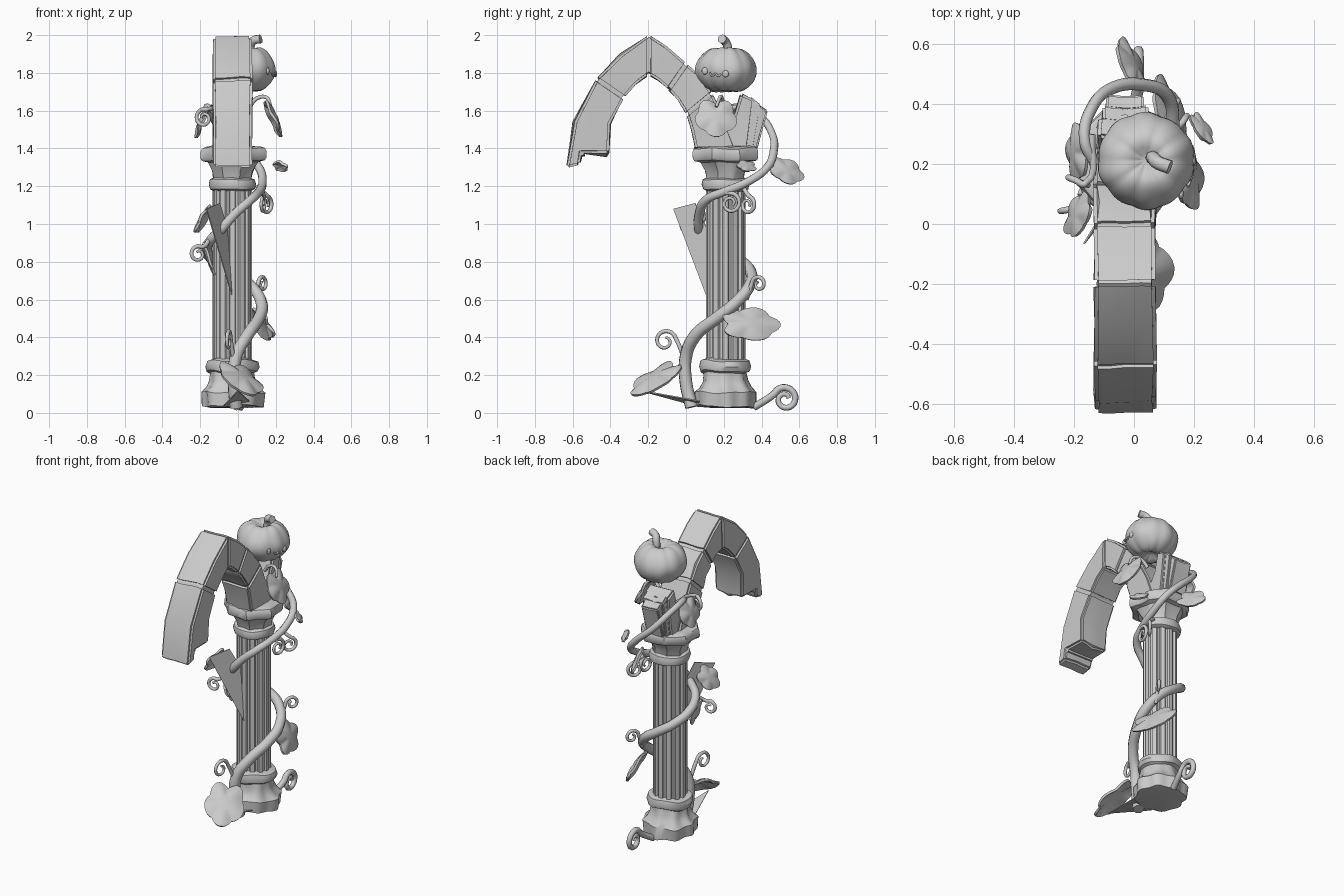
import bpy, bmesh, math
from mathutils import Vector, Matrix, noise

if "Cube" in bpy.data.objects:
    bpy.data.objects.remove(bpy.data.objects["Cube"])

TAU = math.tau
CX, CY = -0.03, 0.21          # column axis

grey = bpy.data.materials.new("stone_grey")
grey.use_nodes = True
grey.diffuse_color = (0.6, 0.6, 0.6, 1)
grey.node_tree.nodes["Principled BSDF"].inputs["Base Color"].default_value = (0.6, 0.6, 0.6, 1)


def finish(obj, angle=35):
    """Apply modifiers, give the material and shade smooth by angle."""
    bpy.ops.object.select_all(action="DESELECT")
    obj.select_set(True)
    bpy.context.view_layer.objects.active = obj
    bpy.ops.object.convert(target="MESH")
    obj.data.materials.clear()
    obj.data.materials.append(grey)
    bpy.ops.object.shade_smooth_by_angle(angle=math.radians(angle))
    return obj


def from_bmesh(name, bm):
    bmesh.ops.recalc_face_normals(bm, faces=bm.faces)
    mesh = bpy.data.meshes.new(name)
    bm.to_mesh(mesh)
    bm.free()
    obj = bpy.data.objects.new(name, mesh)
    bpy.context.collection.objects.link(obj)
    return obj


def roughen(bm, amount, scale=9):
    """Chisel-worn surface."""
    for v in bm.verts:
        v.co += noise.noise_vector(v.co * scale) * amount


def lathe(name, profile, sides, shape=lambda a, z: 1, rough=0):
    """Stack rings of (radius, z) around the column axis."""
    bm = bmesh.new()
    rings = []
    for r, z in profile:
        ring = []
        for i in range(sides):
            a = TAU * i / sides
            k = r * shape(a, z)
            ring.append(bm.verts.new((CX + k * math.cos(a), CY + k * math.sin(a), z)))
        rings.append(ring)
    for low, high in zip(rings, rings[1:]):
        for i in range(sides):
            j = (i + 1) % sides
            bm.faces.new((low[i], low[j], high[j], high[i]))
    bm.faces.new(rings[0])
    bm.faces.new(rings[-1])
    roughen(bm, rough)
    return finish(from_bmesh(name, bm))


def block(name, outline, half=0.102, bevel=0.012, rough=0.012):
    """Stone block: a (y, z) outline extruded across x in wavy strips."""
    bm = bmesh.new()
    face = bm.faces.new([bm.verts.new((CX - half, y, z)) for y, z in outline])
    out = bmesh.ops.extrude_face_region(bm, geom=[face])
    verts = [g for g in out["geom"] if isinstance(g, bmesh.types.BMVert)]
    bmesh.ops.translate(bm, verts=verts, vec=(2 * half, 0, 0))
    across = [e for e in bm.edges if abs(e.verts[0].co.x - e.verts[1].co.x) > half]
    bmesh.ops.subdivide_edges(bm, edges=across, cuts=3)
    bmesh.ops.recalc_face_normals(bm, faces=bm.faces)
    sharp = [e for e in bm.edges if e.calc_face_angle(0) > 0.5]
    roughen(bm, rough)
    bmesh.ops.bevel(bm, geom=sharp, offset=bevel, segments=2, affect="EDGES", clamp_overlap=True)
    bmesh.ops.triangulate(bm, faces=[f for f in bm.faces if len(f.verts) > 4])
    return finish(from_bmesh(name, bm), 40)


def tube(name, points, radius, taper=0.5):
    """Smooth tube through points, thinning to the end."""
    curve = bpy.data.curves.new(name, "CURVE")
    curve.dimensions = "3D"
    curve.bevel_depth = radius
    curve.bevel_resolution = 2
    curve.resolution_u = 5
    curve.use_fill_caps = True
    spline = curve.splines.new("BEZIER")
    spline.bezier_points.add(len(points) - 1)
    for i, (bp, p) in enumerate(zip(spline.bezier_points, points)):
        bp.co = p
        bp.handle_left_type = bp.handle_right_type = "AUTO"
        bp.radius = 1 - (1 - taper) * i / (len(points) - 1)
    obj = bpy.data.objects.new(name, curve)
    bpy.context.collection.objects.link(obj)
    return finish(obj, 60)


def tendril(name, start, centre, side, r, a0, turns, thick=0.012):
    """Stalk ending in a spiral in the plane of side and z."""
    u, c, up = Vector(side).normalized(), Vector(centre), Vector((0, 0, 1))
    points = [Vector(start)]
    for i in range(13):
        t = i / 12
        a = math.radians(a0) + TAU * turns * t
        points.append(c + (u * math.cos(a) + up * math.sin(a)) * r * (1 - 0.7 * t))
    return tube(name, points, thick, 0.6)


def leaf(name, centre, tip, normal, length, width):
    """Lobed, gently domed leaf."""
    n = Vector(normal).normalized()
    t = Vector(tip)
    t = (t - n * t.dot(n)).normalized()
    frame = Matrix((t, n.cross(t), n)).transposed()
    bm = bmesh.new()
    steps, rings = 40, []
    for s in (0.35, 0.7, 1):
        ring = []
        for i in range(steps):
            a = TAU * i / steps
            k = s * (0.84 + 0.16 * abs(math.cos(2.5 * a)) - 0.15 * max(0, -math.cos(a)) ** 12)
            p = Vector((k * math.cos(a) * length / 2, k * math.sin(a) * width / 2,
                        0.1 * width * (0.5 - s * s) + 0.02 * width * math.cos(5 * a) * s))
            ring.append(bm.verts.new(frame @ p + Vector(centre)))
        rings.append(ring)
    bm.faces.new(rings[0])
    for a, b in zip(rings, rings[1:]):
        for i in range(steps):
            j = (i + 1) % steps
            bm.faces.new((a[i], a[j], b[j], b[i]))
    obj = from_bmesh(name, bm)
    obj.modifiers.new("thickness", "SOLIDIFY").thickness = 0.014
    return finish(obj, 50)


def plate(name, points):
    """Thin flat sheet."""
    bm = bmesh.new()
    bm.faces.new([bm.verts.new(p) for p in points])
    obj = from_bmesh(name, bm)
    obj.modifiers.new("thickness", "SOLIDIFY").thickness = 0.006
    return finish(obj)


# Column: lumpy plinth, fluted shaft, flared capital
lobed = lambda a, z: 1 + 0.05 * math.cos(8 * a) if z < 0.2 else 1
lathe("base", [(0.13, 0.03), (0.157, 0.035), (0.16, 0.11), (0.135, 0.135), (0.118, 0.17), (0.113, 0.21),
               (0.13, 0.22), (0.137, 0.245), (0.13, 0.275), (0.1, 0.285)], 48, lobed, 0.014)
flute = lambda a, z: 1 if math.cos(12 * a) > -0.1 else 0.88
lathe("shaft", [(0.104, 0.26), (0.104, 0.7), (0.104, 1.2)], 96, flute)
lathe("capital_ring", [(0.1, 1.175), (0.12, 1.185), (0.127, 1.21), (0.12, 1.235), (0.1, 1.245)], 32, rough=0.006)
octagon = lambda a, z: math.cos(math.pi / 8) / math.cos((a + math.pi / 8) % (TAU / 8) - math.pi / 8)
lathe("capital", [(0.105, 1.23), (0.115, 1.28), (0.145, 1.33), (0.176, 1.338), (0.184, 1.35), (0.184, 1.385),
                  (0.176, 1.4), (0.155, 1.408)], 48, octagon, 0.014)

# Broken pointed arch: outer and inner points of each joint
joints = [((-0.63, 1.295), (-0.41, 1.37)), ((-0.595, 1.54), (-0.4, 1.53)), ((-0.478, 1.768), (-0.33, 1.665)),
          ((-0.2, 2.0), (-0.2, 1.79)), ((0.0, 1.85), (-0.09, 1.71)), ((0.14, 1.69), (0.005, 1.58)),
          ((0.27, 1.395), (0.055, 1.395))]
end = [(-0.55, 1.375), (-0.56, 1.315)]
block("arch_end_block", [joints[0][0], joints[1][0], joints[2][0], joints[2][1], joints[1][1], joints[0][1]] + end)
for i, name in ((2, "arch_upper_block"), (3, "arch_peak_block"), (4, "arch_lower_block"), (5, "springer_block")):
    (a, b), (c, d) = joints[i], joints[i + 1]
    block(name, [a, ((a[0] + c[0]) / 2 - 0.01 * (i == 2), (a[1] + c[1]) / 2 + 0.015), c, d,
                 ((b[0] + d[0]) / 2, (b[1] + d[1]) / 2 + 0.01), b])

# Stub of the neighbouring arch, three stepped layers
block("stub_core", [(0.14, 1.395), (0.25, 1.57), (0.29, 1.695), (0.36, 1.655), (0.33, 1.395)], 0.09)
block("stub_step", [(0.29, 1.395), (0.345, 1.67), (0.395, 1.63), (0.36, 1.395)], 0.075, 0.008)
block("stub_rim", [(0.33, 1.395), (0.385, 1.63), (0.435, 1.6), (0.375, 1.395)], 0.062, 0.008)

# Pumpkin with dimpled top, stem and a small face on its left side
bm = bmesh.new()
bmesh.ops.create_uvsphere(bm, u_segments=60, v_segments=24, radius=1)
for v in bm.verts:
    rho = math.hypot(v.co.x, v.co.y)
    rib = 1 - 0.03 * abs(math.cos(5 * math.atan2(v.co.y, v.co.x))) ** 4
    dip = 1 - 0.35 * math.exp(-(rho / 0.3) ** 2)
    v.co = Vector((0.04 + v.co.x * 0.162 * rib, 0.21 + v.co.y * 0.163 * rib, 1.815 + v.co.z * 0.135 * dip * rib))
roughen(bm, 0.008, 8)
finish(from_bmesh("pumpkin", bm), 60)
tube("pumpkin_stem", [(0.06, 0.22, 1.88), (0.065, 0.22, 1.94), (0.08, 0.205, 1.97), (0.12, 0.19, 1.98)], 0.022, 1.1)
for side, y, z, x in (("left", 0.21, 1.795, 0.198), ("right", 0.1, 1.81, 0.158)):
    bm = bmesh.new()
    bmesh.ops.create_uvsphere(bm, u_segments=16, v_segments=8, radius=0.017)
    bmesh.ops.scale(bm, vec=(0.5, 1, 1.1), verts=bm.verts)
    bmesh.ops.translate(bm, vec=(x, y, z), verts=bm.verts)
    finish(from_bmesh("pumpkin_eye_" + side, bm), 60)
tube("pumpkin_smile", [(0.18, 0.125, 1.8), (0.186, 0.14, 1.785), (0.191, 0.155, 1.795),
                       (0.195, 0.17, 1.783), (0.197, 0.185, 1.793)], 0.005, 1)

# Main vine winding up the column
tube("vine", [(-0.01, 0.03, 0.03), (-0.02, 0.0, 0.16), (-0.01, 0.0, 0.3), (0.05, 0.05, 0.41), (0.11, 0.16, 0.5),
              (0.125, 0.26, 0.58), (0.07, 0.335, 0.67), (-0.03, 0.345, 0.74), (-0.12, 0.3, 0.8),
              (-0.165, 0.2, 0.86), (-0.14, 0.1, 0.92), (-0.09, 0.07, 0.97), (-0.02, 0.07, 1.05),
              (0.07, 0.11, 1.13), (0.11, 0.2, 1.17), (0.13, 0.33, 1.225), (0.11, 0.43, 1.3), (0.03, 0.465, 1.39),
              (-0.07, 0.455, 1.48), (-0.14, 0.39, 1.57), (-0.165, 0.28, 1.62), (-0.13, 0.2, 1.6)], 0.036, 0.5)
tube("leaf_stem", [(0.06, 0.2, 1.62), (0.1, 0.19, 1.665), (0.15, 0.18, 1.67), (0.175, 0.16, 1.62)], 0.012, 0.7)

# Leaves
leaf("ground_leaf", (0.02, -0.165, 0.195), (0.35, -0.8, -0.5), (0.4, -0.4, 0.8), 0.33, 0.25)
leaf("low_left_leaf", (0.14, 0.34, 0.475), (-0.25, 0.95, 0), (0.85, 0.25, 0.45), 0.34, 0.2)
leaf("middle_right_leaf", (-0.195, 0.035, 1.03), (-0.4, -0.5, -0.6), (-0.8, 0.2, 0.4), 0.19, 0.15)
leaf("lower_right_leaf", (-0.165, 0.12, 0.82), (0.3, 0, -0.9), (-0.9, 0, -0.3), 0.2, 0.09)
leaf("high_left_leaf", (0.195, 0.16, 1.57), (0.4, 0, -0.9), (0.9, 0.1, 0.4), 0.23, 0.23)
leaf("high_right_leaf", (-0.2, 0.24, 1.55), (-0.3, 0.1, -0.9), (-0.9, 0, 0.35), 0.2, 0.2)
leaf("back_leaf", (0.0, 0.535, 1.285), (-0.3, 0.9, -0.35), (0.8, 0.42, 0.4), 0.21, 0.15)
leaf("small_left_leaf", (0.23, 0.325, 1.31), (0.5, -0.85, 0), (0.65, 0.45, 0.6), 0.13, 0.075)

# Curling tendrils
tendril("ground_curl", (-0.01, 0.36, 0.03), (0.015, 0.525, 0.072), (0, 1, 0), 0.068, 160, -1.4, 0.02)
tendril("front_low_curl", (-0.02, 0.0, 0.26), (-0.05, -0.11, 0.38), (0.2, 1, 0), 0.06, 10, 1.2)
tendril("left_low_curl", (0.1, 0.32, 0.6), (0.13, 0.385, 0.68), (0.5, 0.8, 0), 0.045, 180, -1.2)
tendril("left_high_curl", (0.1, 0.16, 1.16), (0.13, 0.235, 1.11), (0.2, 1, 0), 0.055, 100, -1.4)
tendril("back_high_curl", (0.1, 0.3, 1.2), (0.15, 0.325, 1.1), (0.6, 0.8, 0), 0.05, 80, -1.3)
tendril("right_low_curl", (-0.15, 0.1, 0.92), (-0.21, 0.05, 0.84), (1, 0.2, 0), 0.045, 60, 1.2)
tendril("right_high_curl", (-0.14, 0.3, 1.62), (-0.18, 0.14, 1.56), (1, -0.4, 0), 0.05, 70, 1.3)

# Thin sheets joining leaves to the column
plate("shaft_sheet", [(-0.17, -0.065, 1.08), (-0.1, 0.05, 1.11), (-0.06, 0.11, 0.98), (-0.035, 0.11, 0.62)])
plate("ground_sheet", [(0.0, -0.24, 0.115), (-0.08, 0.07, 0.03), (0.06, 0.07, 0.06)])
